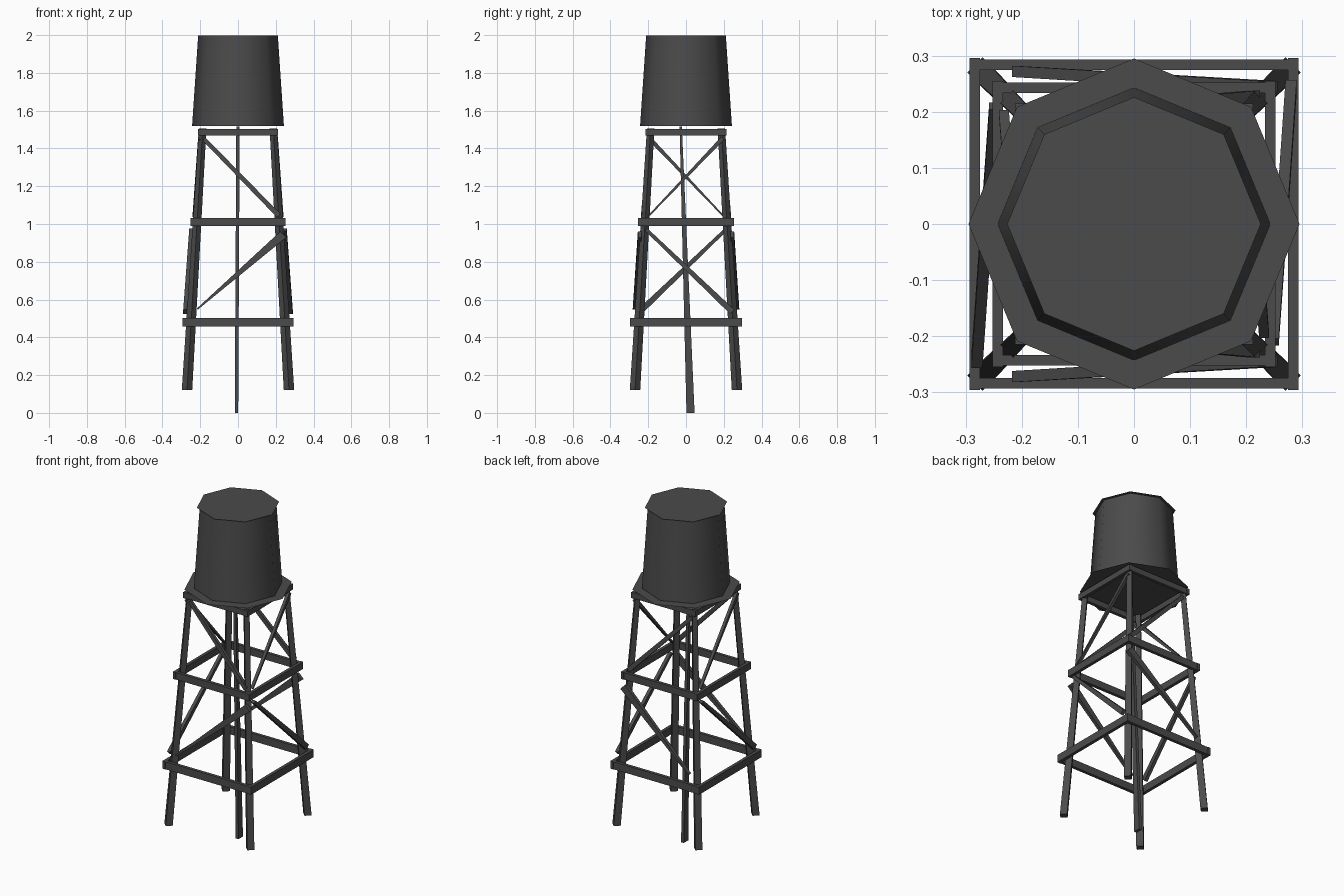
import bpy, bmesh, math
from mathutils import Vector

if "Cube" in bpy.data.objects:
    bpy.data.objects.remove(bpy.data.objects["Cube"])

steel = bpy.data.materials.new("dark_grey_steel")
steel.diffuse_color = (0.07, 0.07, 0.07, 1)
steel.use_nodes = True
steel.node_tree.nodes["Principled BSDF"].inputs["Base Color"].default_value = steel.diffuse_color


def finish(name, bm, smooth=False):
    bmesh.ops.recalc_face_normals(bm, faces=bm.faces)
    me = bpy.data.meshes.new(name)
    bm.to_mesh(me)
    bm.free()
    me.materials.append(steel)
    if smooth:
        for p in me.polygons:
            p.use_smooth = True
    ob = bpy.data.objects.new(name, me)
    bpy.context.collection.objects.link(ob)
    return ob


def bar(name, a, b, u, v, size_a, size_b):
    """Tapered four-sided bar from a to b; u and v span its cross-section."""
    bm = bmesh.new()
    u, v = Vector(u).normalized(), Vector(v).normalized()
    rings = []
    for p, (w, h) in ((a, size_a), (b, size_b)):
        rings.append([bm.verts.new(Vector(p) + u * (s * w / 2) + v * (t * h / 2))
                      for s, t in ((-1, -1), (1, -1), (1, 1), (-1, 1))])
    lo, hi = rings
    for i in range(4):
        j = (i + 1) % 4
        bm.faces.new((lo[i], lo[j], hi[j], hi[i]))
    bm.faces.new(lo[::-1])
    bm.faces.new(hi)
    return finish(name, bm)


def octagon(bm, r, z):
    return [bm.verts.new((r * math.cos(i * math.pi / 4), r * math.sin(i * math.pi / 4), z))
            for i in range(8)]


def sheet(name, r, z):
    """Thin eight-sided fan."""
    bm = bmesh.new()
    rim = octagon(bm, r, z)
    mid = bm.verts.new((0, 0, z))
    for i in range(8):
        bm.faces.new((mid, rim[i], rim[(i + 1) % 8]))
    ob = finish(name, bm)
    if ob.data.polygons[0].normal.z < 0:
        ob.data.flip_normals()
    return ob


# Tank wall, tapered octagon
bm = bmesh.new()
low, top = octagon(bm, 0.243, 1.52), octagon(bm, 0.211, 1.997)
for i in range(8):
    j = (i + 1) % 8
    bm.faces.new((low[i], low[j], top[j], top[i]))
finish("tank_wall", bm, smooth=True)

# Roof and platform sheets
sheet("tank_roof", 0.226, 2.0)
sheet("tank_platform", 0.295, 1.516)

# Four splayed legs
for sx in (-1, 1):
    for sy in (-1, 1):
        bar("leg", (sx * 0.27, sy * 0.27, 0.12), (sx * 0.187, sy * 0.187, 1.505),
            (1, 1, 0), (1, -1, 0), (0.039, 0.039), (0.028, 0.028))

# Horizontal ring beams
for z, r, h in ((0.48, 0.284, 0.045), (1.01, 0.243, 0.042), (1.485, 0.203, 0.034)):
    for s in (-1, 1):
        bar("ring_beam_x", (-r + 0.009, s * r, z), (r - 0.009, s * r, z),
            (0, 1, 0), (0, 0, 1), (0.019, h), (0.019, h))
        bar("ring_beam_y", (s * r, -r - 0.012, z), (s * r, r + 0.012, z),
            (1, 0, 0), (0, 0, 1), (0.019, h), (0.019, h))

# Diagonal braces on front and back
for s in (-1, 1):
    bar("upper_brace", (-0.18, s * 0.195, 1.45), (0.215, s * 0.228, 1.045),
        (0, 1, 0), (1, 0, 1), (0.016, 0.022), (0.02, 0.026))
    bar("lower_brace", (-0.215, s * 0.272, 0.55), (0.24, s * 0.245, 0.945),
        (0, 1, 0), (-1, 0, 1), (0.02, 0.008), (0.02, 0.045))

# Diagonal braces on the sides, mirrored in y
for s in (-1, 1):
    bar("side_upper_brace", (s * 0.202, s * 0.195, 1.455), (s * 0.232, s * -0.2, 1.04),
        (1, 0, 0), (0, s, -1), (0.018, 0.022), (0.018, 0.008))
    bar("side_lower_brace", (s * 0.248, s * -0.21, 0.97), (s * 0.28, s * 0.245, 0.535),
        (1, 0, 0), (0, s, 1), (0.02, 0.018), (0.02, 0.032))

# Centre pipe
bar("centre_pipe", (-0.008, 0.024, 0), (0, -0.028, 1.515),
    (1, 0, 0), (0, 1, 0), (0.018, 0.043), (0.018, 0.012))
